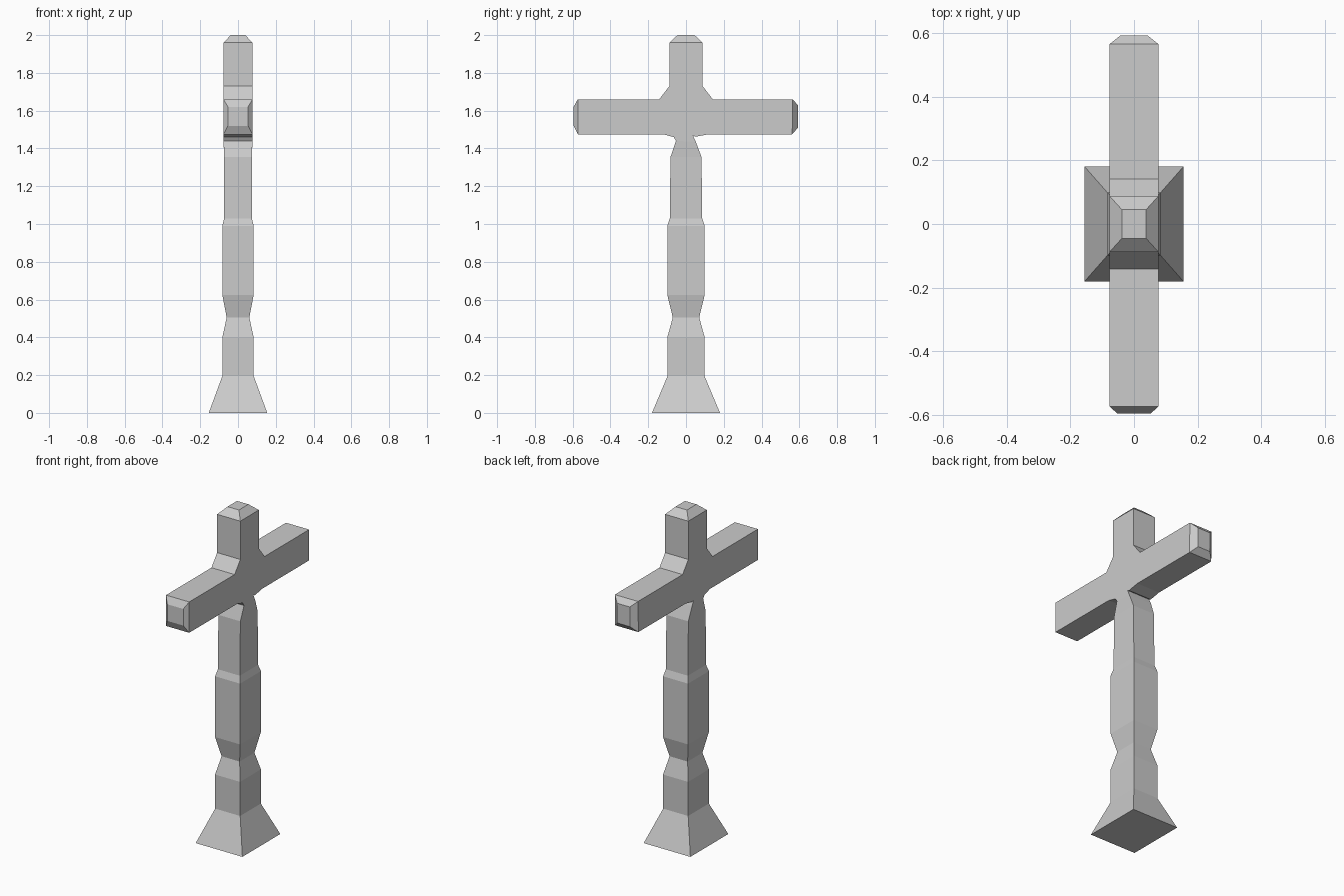
import bpy, bmesh

if "Cube" in bpy.data.objects:
    bpy.data.objects.remove(bpy.data.objects["Cube"])

bm = bmesh.new()


def ring(hx, a, b):
    """Rectangular section spanning yz points a to b, with half width hx."""
    return [bm.verts.new(c) for c in ((-hx, *a), (hx, *a), (hx, *b), (-hx, *b))]


def loft(sections):
    """Skin a chain of sections and cap the last one."""
    rings = [ring(*s) for s in sections]
    for r, s in zip(rings, rings[1:]):
        for i in range(4):
            j = (i + 1) % 4
            bm.faces.new((r[i], r[j], s[j], s[i]))
    bm.faces.new(rings[-1])


HX = 0.077

# cross-shaped core: yz outline, open where the limbs attach
outline = [(-0.053, 1.44), (0.052, 1.435), (0.037, 1.468), (0.05, 1.462),
           (0.12, 1.475), (0.562, 1.475), (0.565, 1.66), (0.142, 1.66),
           (0.088, 1.73), (0.088, 1.96), (-0.088, 1.96), (-0.088, 1.73),
           (-0.142, 1.66), (-0.573, 1.66), (-0.573, 1.475), (-0.12, 1.475),
           (-0.065, 1.46)]
openings = {0, 5, 9, 13}
near = [bm.verts.new((HX, *p)) for p in outline]
far = [bm.verts.new((-HX, *p)) for p in outline]
bm.faces.new(near)
bm.faces.new(far[::-1])
for i in range(len(outline)):
    if i not in openings:
        j = (i + 1) % len(outline)
        bm.faces.new((near[i], far[i], far[j], near[j]))

# shaft, from the neck down to the flared foot
shaft = [(1.355, 0.073, 0.082), (1.03, 0.073, 0.086), (0.99, 0.083, 0.099),
         (0.625, 0.083, 0.099), (0.505, 0.06, 0.07), (0.40, 0.083, 0.099),
         (0.195, 0.083, 0.098), (0.0, 0.155, 0.18)]
loft([(HX, outline[0], outline[1])] +
     [(hx, (-hy, z), (hy, z)) for z, hx, hy in shaft])

# bevelled tips: two arm ends and the top
loft([(HX, outline[5], outline[6]), (0.042, (0.593, 1.51), (0.593, 1.628))])
loft([(HX, outline[13], outline[14]), (0.053, (-0.595, 1.62), (-0.595, 1.52))])
loft([(HX, outline[9], outline[10]), (0.038, (0.045, 2.0), (-0.045, 2.0))])

bmesh.ops.remove_doubles(bm, verts=bm.verts, dist=0.0005)
bmesh.ops.recalc_face_normals(bm, faces=bm.faces)
mesh = bpy.data.meshes.new("cross")
bm.to_mesh(mesh)
bm.free()
obj = bpy.data.objects.new("cross", mesh)
bpy.context.collection.objects.link(obj)
